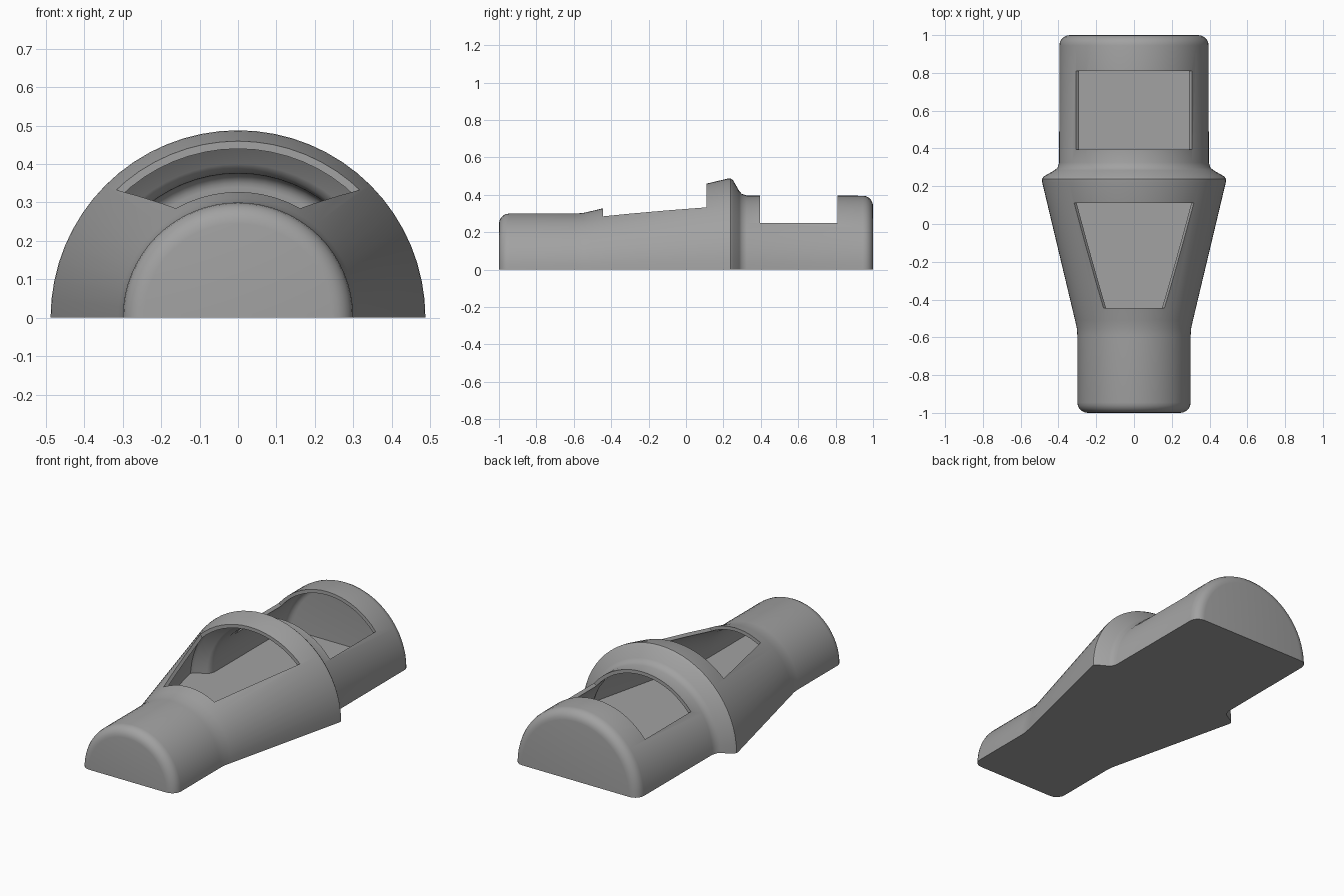
import bpy, bmesh, math
from mathutils import Vector

if "Cube" in bpy.data.objects:
    bpy.data.objects.remove(bpy.data.objects["Cube"])

WALL = 0.02
SEGMENTS = 32
END_ROUND = 0.055

grey = bpy.data.materials.new("mid_grey")
grey.use_nodes = True
colour = (0.36, 0.36, 0.36, 1)
grey.diffuse_color = colour
grey.node_tree.nodes["Principled BSDF"].inputs["Base Color"].default_value = colour


def make_object(name, bm):
    bmesh.ops.recalc_face_normals(bm, faces=bm.faces)
    mesh = bpy.data.meshes.new(name)
    bm.to_mesh(mesh)
    bm.free()
    mesh.materials.append(grey)
    obj = bpy.data.objects.new(name, mesh)
    bpy.context.collection.objects.link(obj)
    return obj


def profile(inset):
    """Rings as (y, radius), front to back, moved inward by inset."""
    arc = [i * math.pi / 10 for i in range(6)]
    rad = END_ROUND - inset
    front = [(-1 + END_ROUND - rad * math.cos(a), 0.30 - END_ROUND + rad * math.sin(a)) for a in arc]
    back = [(1 - END_ROUND + rad * math.sin(a), 0.395 - END_ROUND + rad * math.cos(a)) for a in arc]
    middle = [(-0.59, 0.30), (-0.55, 0.303), (-0.51, 0.312), (0.22, 0.486), (0.238, 0.488),
              (0.252, 0.477), (0.285, 0.42), (0.298, 0.405), (0.325, 0.396)]
    return front + [(y, r - inset) for y, r in middle] + back


def half_round(name, inset):
    """Half-round closed solid swept along y, with a flat underside."""
    bm = bmesh.new()
    rings = []
    for y, r in profile(inset):
        angles = [math.pi * i / SEGMENTS for i in range(SEGMENTS + 1)]
        rings.append([bm.verts.new((r * math.cos(a), y, max(r * math.sin(a), inset))) for a in angles])
    for a, b in zip(rings, rings[1:]):
        for i in range(len(a)):
            j = (i + 1) % len(a)
            bm.faces.new((a[i], a[j], b[j], b[i]))
    for ring in (rings[0], rings[-1]):
        bm.faces.new(ring)
    if inset == 0:
        # Soften the lower edge of both end walls
        bm.edges.ensure_lookup_table()
        ends = [bm.edges.get((r[0], r[-1])) for r in (rings[0], rings[-1])]
        bmesh.ops.bevel(bm, geom=ends, offset=0.01, segments=2, profile=0.5, affect='EDGES')
    return make_object(name, bm)


def window_cutter(name, front, back, direction):
    """Wedge through the roof; front and back are (x, y, z) of the sill corners."""
    bm = bmesh.new()
    d = Vector((direction[0], 0, direction[1])).normalized()
    for corner in (front, back):
        for t in (-0.2, 0.3):
            p = Vector(corner) + d * t
            bm.verts.new(p)
            bm.verts.new((-p.x, p.y, p.z))
    bmesh.ops.convex_hull(bm, input=bm.verts)
    return make_object(name, bm)


# Outer hull
hull = half_round("hull_shell", 0)

# Cavity and the two roof openings
cutters = [
    half_round("cavity_cutter", WALL),
    window_cutter("front_window_cutter", (0.16, -0.445, 0.283), (0.315, 0.11, 0.331), (0.64, 0.77)),
    window_cutter("rear_window_cutter", (0.307, 0.395, 0.249), (0.307, 0.81, 0.249), (0.307, 0.249)),
]
for cutter in cutters:
    cutter.hide_render = True
    mod = hull.modifiers.new(cutter.name, 'BOOLEAN')
    mod.operation = 'DIFFERENCE'
    mod.solver = 'EXACT'
    mod.object = cutter

# Bake the cuts and smooth the curved surfaces
bpy.ops.object.select_all(action='DESELECT')
bpy.context.view_layer.objects.active = hull
hull.select_set(True)
for mod in list(hull.modifiers):
    bpy.ops.object.modifier_apply(modifier=mod.name)
for cutter in cutters:
    bpy.data.objects.remove(cutter)
bpy.ops.object.shade_smooth_by_angle(angle=math.radians(35))
